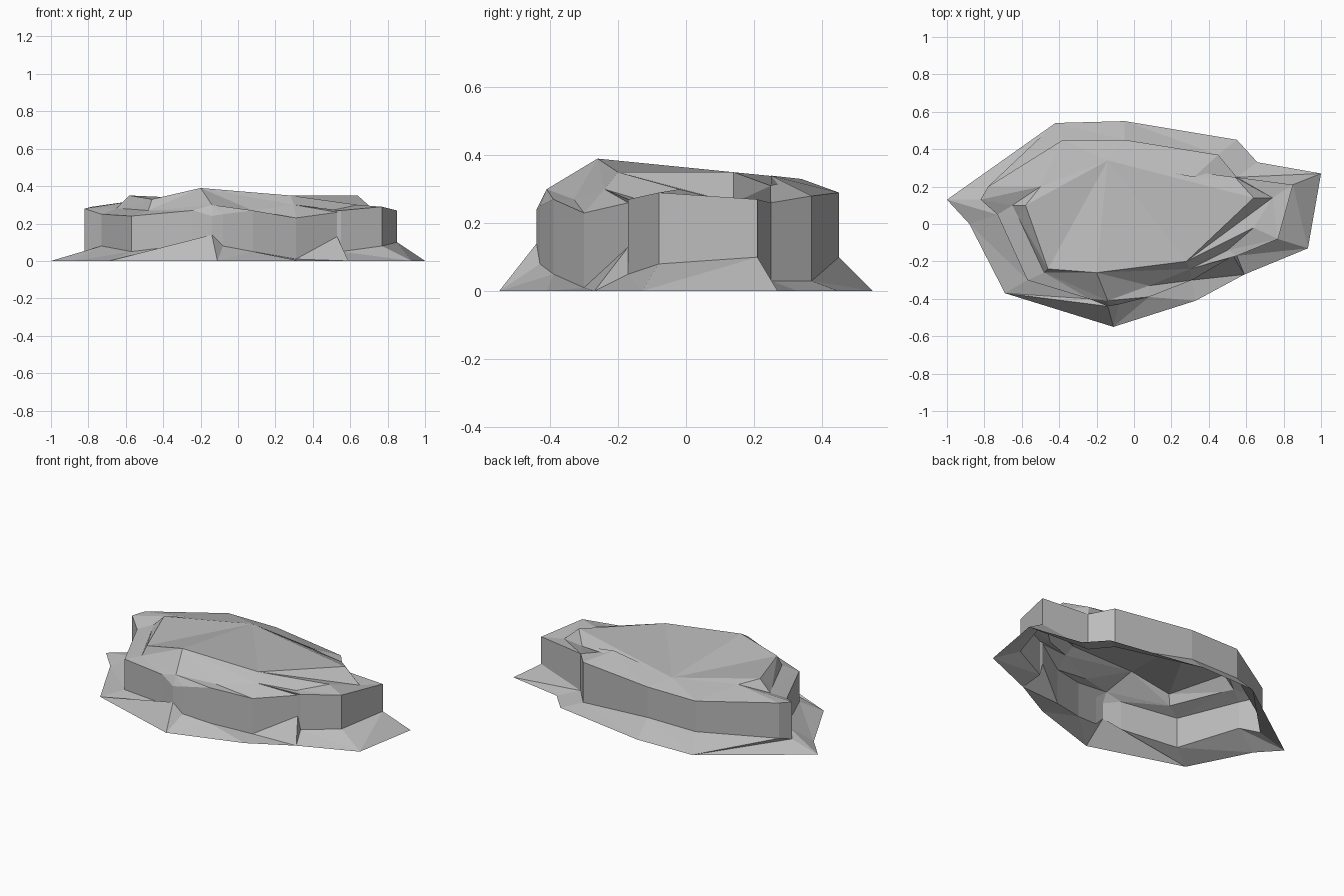
import bpy
import bmesh
import math
from mathutils import Vector

default_cube = bpy.data.objects.get("Cube")
if default_cube:
    bpy.data.objects.remove(default_cube, do_unlink=True)

# One stone colour for the whole rock
stone = bpy.data.materials.new("grey_stone")
stone.use_nodes = True
stone_colour = (0.5, 0.5, 0.5, 1)
stone.diffuse_color = stone_colour
stone.node_tree.nodes["Principled BSDF"].inputs["Base Color"].default_value = stone_colour

# Outlines in hundredths of a unit
# Skirt where the rock meets the ground: x, y
skirt_outline = [
    (-100, 13), (-88, 0), (-69, -37), (-11, -55), (33, -41), (59, -27),
    (93, -13), (100, 27), (66, 33), (55, 45), (-5, 55), (-42, 54),
]
# Upright wall: x, y, foot height, rim height
wall_outline = [
    (-82, 13, 5, 28), (-73, 5, 8, 25), (-57, -30, 5, 24), (-24, -40, 9, 27),
    (-14, -44, 14, 24), (-8, -43, 8, 25), (8, -39, 5, 27), (31, -30, 1, 23),
    (53, -17, 13, 26), (55, -17, 5, 27), (77, -8, 8, 29), (85, 21, 10, 27),
    (55, 25, 3, 26), (45, 37, 3, 28), (-5, 45, 10, 29), (-38, 45, 10, 29),
    (-78, 20, 7, 29),
]
# Summit edge: x, y, height
summit_front = [
    (-58, 10, 35), (-46, -24, 33), (-20, -26, 39), (28, -20, 35), (64, 14, 35),
]
summit_back = [(54, 25, 31), (32, 25, 34), (-14, 34, 33), (-50, 20, 33)]
# Foot of the small cliff below the front of the summit
cliff_foot = [
    (-65, 10, 28), (-62, 4, 28), (-48, -26, 27), (-14, -41, 30), (8, -33, 27),
    (30, -24, 30), (50, -14, 27), (64, -2, 30), (74, 14, 26),
]


def angle(point):
    return math.atan2(point[1], point[0])


def make_ring(bm, points):
    """Add a ring of vertices, ordered around the centre."""
    ordered = sorted(points, key=angle)
    return [bm.verts.new(Vector(point) / 100) for point in ordered]


def add_face(bm, corners):
    if len(set(corners)) == len(corners):
        bm.faces.new(corners)


def bridge(bm, outer, inner):
    """Join two rings of any length with a band of triangles."""
    outer_index = inner_index = 0

    def turn(ring, index):
        lap, place = divmod(index, len(ring))
        return angle(ring[place].co) + lap * math.tau

    while outer_index < len(outer) or inner_index < len(inner):
        a = outer[outer_index % len(outer)]
        b = inner[inner_index % len(inner)]
        step_outer = inner_index >= len(inner) or (
            outer_index < len(outer)
            and turn(outer, outer_index + 1) <= turn(inner, inner_index + 1))
        if step_outer:
            outer_index += 1
            add_face(bm, (a, outer[outer_index % len(outer)], b))
        else:
            inner_index += 1
            add_face(bm, (a, inner[inner_index % len(inner)], b))


bm = bmesh.new()
skirt = make_ring(bm, [(x, y, 0) for x, y in skirt_outline])
wall_foot = make_ring(bm, [(x, y, foot) for x, y, foot, rim in wall_outline])
wall_rim = make_ring(bm, [(x, y, rim) for x, y, foot, rim in wall_outline])
ledge = make_ring(bm, cliff_foot + summit_back)
summit = make_ring(bm, summit_front + summit_back)

# Sloping skirt, upright wall, ledge and summit cliff
for outer, inner in ((skirt, wall_foot), (wall_foot, wall_rim),
                     (wall_rim, ledge), (ledge, summit)):
    bridge(bm, outer, inner)

# Summit facets fan out from the back corner
hub = max(summit, key=lambda vert: vert.co.y)
start = summit.index(hub)
fan = summit[start + 1:] + summit[:start]
for left, right in zip(fan, fan[1:]):
    add_face(bm, (hub, left, right))

# Weld the back of the ledge to the summit and clean up
bmesh.ops.remove_doubles(bm, verts=bm.verts[:], dist=0.001)
bmesh.ops.dissolve_degenerate(bm, edges=bm.edges[:], dist=0.001)
bmesh.ops.recalc_face_normals(bm, faces=bm.faces[:])
if sum(face.normal.z * face.calc_area() for face in bm.faces) < 0:
    bmesh.ops.reverse_faces(bm, faces=bm.faces[:])

mesh = bpy.data.meshes.new("rock")
bm.to_mesh(mesh)
bm.free()
mesh.materials.append(stone)
rock = bpy.data.objects.new("rock", mesh)
bpy.context.collection.objects.link(rock)
